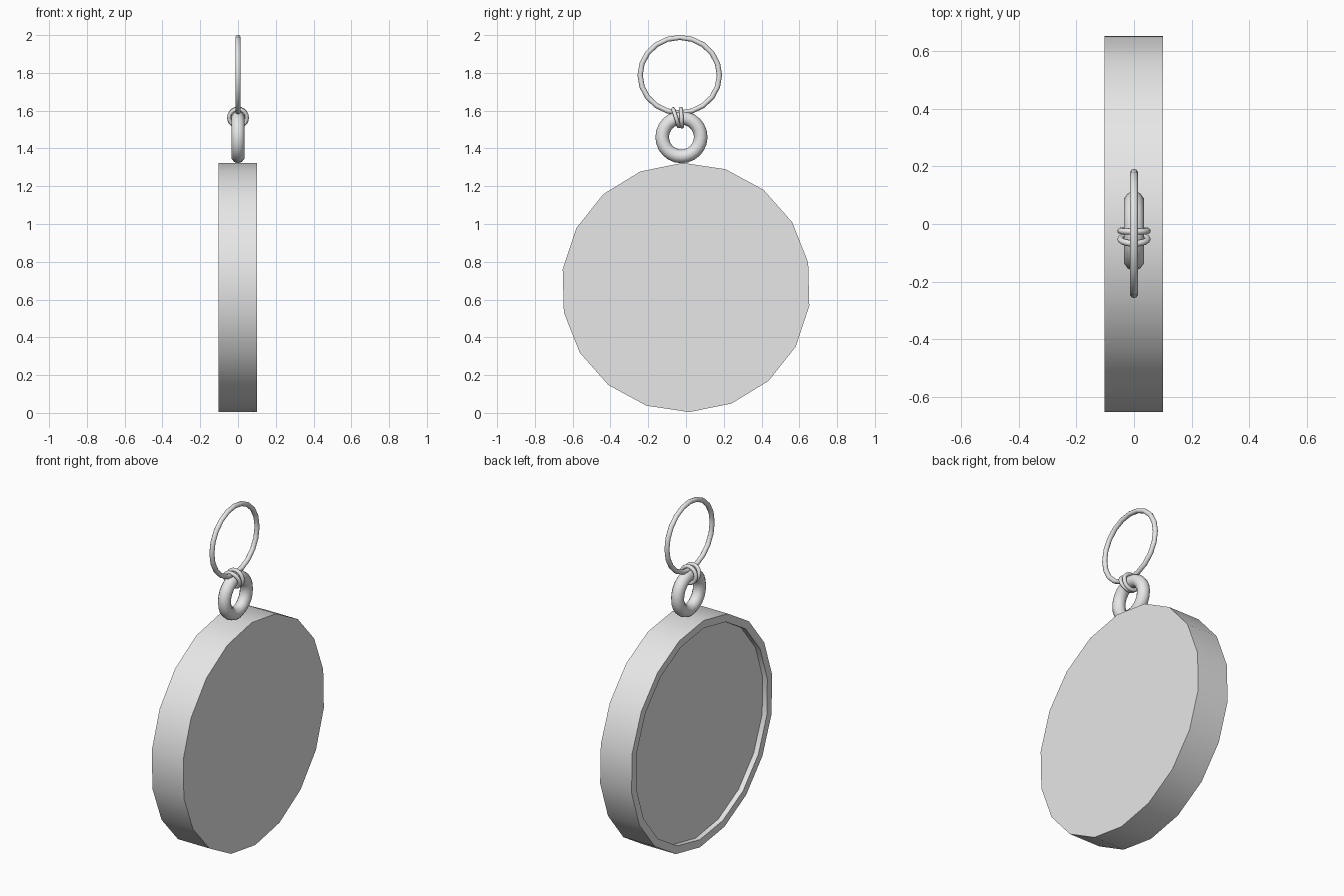
import bpy, bmesh, math

cube = bpy.data.objects.get("Cube")
if cube:
    bpy.data.objects.remove(cube)

# One plain metal colour
metal = bpy.data.materials.new("grey_metal")
metal.use_nodes = True
grey = (0.8, 0.8, 0.8, 1)
metal.diffuse_color = grey
metal.node_tree.nodes["Principled BSDF"].inputs["Base Color"].default_value = grey


def finish(obj, name, angle):
    obj.name = name
    obj.data.materials.append(metal)
    bpy.ops.object.select_all(action="DESELECT")
    obj.select_set(True)
    bpy.context.view_layer.objects.active = obj
    bpy.ops.object.shade_smooth_by_angle(angle=math.radians(angle))


def lathe(name, profile, sides, turn, height):
    """Spin (x, radius) rows about the x axis and cap both ends."""
    bm = bmesh.new()
    rings = []
    for x, r in profile:
        angles = [math.tau * i / sides + turn for i in range(sides)]
        rings.append([bm.verts.new((x, r * math.sin(a), r * math.cos(a))) for a in angles])
    for a, b in zip(rings, rings[1:]):
        for i in range(sides):
            j = (i + 1) % sides
            bm.faces.new((a[i], a[j], b[j], b[i]))
    bm.faces.new(rings[0])
    bm.faces.new(rings[-1])
    bmesh.ops.recalc_face_normals(bm, faces=bm.faces)
    mesh = bpy.data.meshes.new(name)
    bm.to_mesh(mesh)
    bm.free()
    obj = bpy.data.objects.new(name, mesh)
    obj.location.z = height
    bpy.context.collection.objects.link(obj)
    finish(obj, name, 30)


def ring(name, y, z, major, minor, axis="x", tilt=0, squash=1, sides=20):
    rot = (0, math.pi / 2, 0) if axis == "x" else (math.pi / 2 + tilt, 0, 0)
    bpy.ops.mesh.primitive_torus_add(
        location=(0, y, z), rotation=rot, major_radius=major, minor_radius=minor,
        major_segments=sides, minor_segments=10)
    obj = bpy.context.object
    obj.scale.x = squash
    finish(obj, name, 60)


# Round pendant with a shallow recess on one side
lathe("pendant_disc",
      [(0.101, 0.66), (-0.103, 0.66), (-0.103, 0.615), (-0.073, 0.615)],
      18, math.radians(-1.5), 0.664)

# Thick loop standing on the disc
ring("hanging_loop", -0.024, 1.46, 0.102, 0.036, sides=24)

# Two small wire links joining the loop to the key ring
ring("link_front", -0.053, 1.563, 0.047, 0.011, "y", math.radians(18))
ring("link_back", -0.024, 1.563, 0.047, 0.011, "y", math.radians(3))

# Large thin key ring
ring("key_ring", -0.033, 1.788, 0.21, 0.014, squash=0.95)
